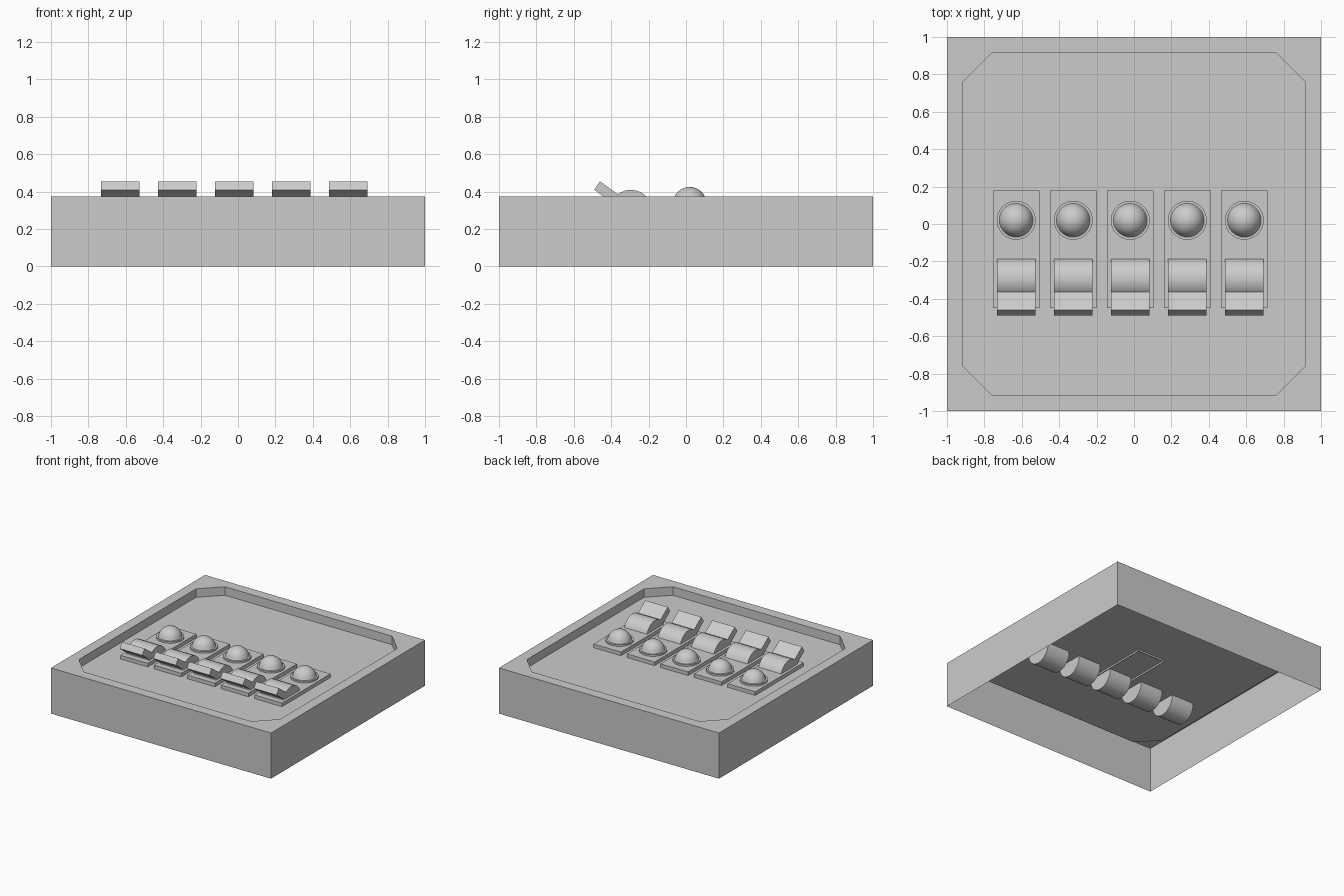
import bpy, bmesh, math

if "Cube" in bpy.data.objects:
    bpy.data.objects.remove(bpy.data.objects["Cube"])

TOP, FLOOR, PANEL = 0.375, 0.305, 0.335
XS = [-0.63 + 0.305 * i for i in range(5)]


def make(name, bm, smooth=False):
    bmesh.ops.recalc_face_normals(bm, faces=bm.faces)
    me = bpy.data.meshes.new(name)
    bm.to_mesh(me)
    bm.free()
    ob = bpy.data.objects.new(name, me)
    bpy.context.collection.objects.link(ob)
    if smooth:
        bpy.context.view_layer.objects.active = ob
        ob.select_set(True)
        bpy.ops.object.shade_smooth_by_angle(angle=math.radians(40))
        ob.select_set(False)
    return ob


def loop(bm, pts, z):
    return [bm.verts.new((x, y, z)) for x, y in pts]


def walls(bm, a, b):
    n = len(a)
    for i in range(n):
        j = (i + 1) % n
        bm.faces.new((a[i], a[j], b[j], b[i]))


def prism(bm, profile, x0, x1):
    # closed prism of a (y, z) profile running along x
    a = [bm.verts.new((x0, y, z)) for y, z in profile]
    b = [bm.verts.new((x1, y, z)) for y, z in profile]
    walls(bm, a, b)
    bm.faces.new(a[::-1])
    bm.faces.new(b)


# case: open-bottomed shell with a chamfer-cornered recess on top
bm = bmesh.new()
square = [(-1, -1), (1, -1), (1, 1), (-1, 1)]
h, c = 0.915, 0.76
octagon = []
for i, (sx, sy) in enumerate(square):
    pair = [(sx * h, sy * c), (sx * c, sy * h)]
    octagon += pair if i % 2 == 0 else pair[::-1]
base, rim = loop(bm, square, 0), loop(bm, square, TOP)
lip, pan = loop(bm, octagon, TOP), loop(bm, octagon, FLOOR)
walls(bm, base, rim)
walls(bm, lip, pan)
bm.faces.new(pan)
for i in range(4):
    j = (i + 1) % 4
    bm.faces.new((rim[i], lip[2 * i + 1], lip[2 * i]))
    bm.faces.new((rim[i], rim[j], lip[2 * j], lip[2 * i + 1]))
make("case", bm)

for i, x in enumerate(XS):
    # switch panel, open underneath; the middle one sits through the floor
    bm = bmesh.new()
    r = [(x - 0.125, -0.45), (x + 0.125, -0.45), (x + 0.125, 0.18), (x - 0.125, 0.18)]
    low = loop(bm, r, FLOOR - 0.015 if i == 2 else FLOOR)
    up = loop(bm, r, PANEL)
    walls(bm, low, up)
    bm.faces.new(up)
    make(f"switch_panel_{i + 1}", bm)

    # lamp: domed lens in a low bezel
    bm = bmesh.new()
    rings = [(0.104, PANEL), (0.104, PANEL + 0.014), (0.09, PANEL + 0.014)]
    rings += [(0.09 * math.cos(a), PANEL + 0.09 * math.sin(a))
              for a in [math.radians(d) for d in range(10, 90, 10)]]
    n, prev = 32, None
    for rad, z in rings:
        pts = [(x + rad * math.cos(2 * math.pi * k / n),
                0.02 + rad * math.sin(2 * math.pi * k / n)) for k in range(n)]
        cur = loop(bm, pts, z)
        if prev:
            walls(bm, prev, cur)
        prev = cur
    tip = bm.verts.new((x, 0.02, PANEL + 0.09))
    for k in range(n):
        bm.faces.new((prev[k], prev[(k + 1) % n], tip))
    make(f"lamp_{i + 1}", bm, True)

    # rocker lever: round barrel through the panel plus a tilted paddle
    bm = bmesh.new()
    barrel = [(-0.295 + 0.115 * math.cos(2 * math.pi * k / 24),
               0.295 + 0.115 * math.sin(2 * math.pi * k / 24)) for k in range(24)]
    prism(bm, barrel, x - 0.103, x + 0.103)
    make(f"lever_barrel_{i + 1}", bm, True)
    bm = bmesh.new()
    prism(bm, [(-0.49, 0.41), (-0.46, 0.455), (-0.355, 0.379), (-0.39, 0.335)],
          x - 0.103, x + 0.103)
    make(f"lever_paddle_{i + 1}", bm)
